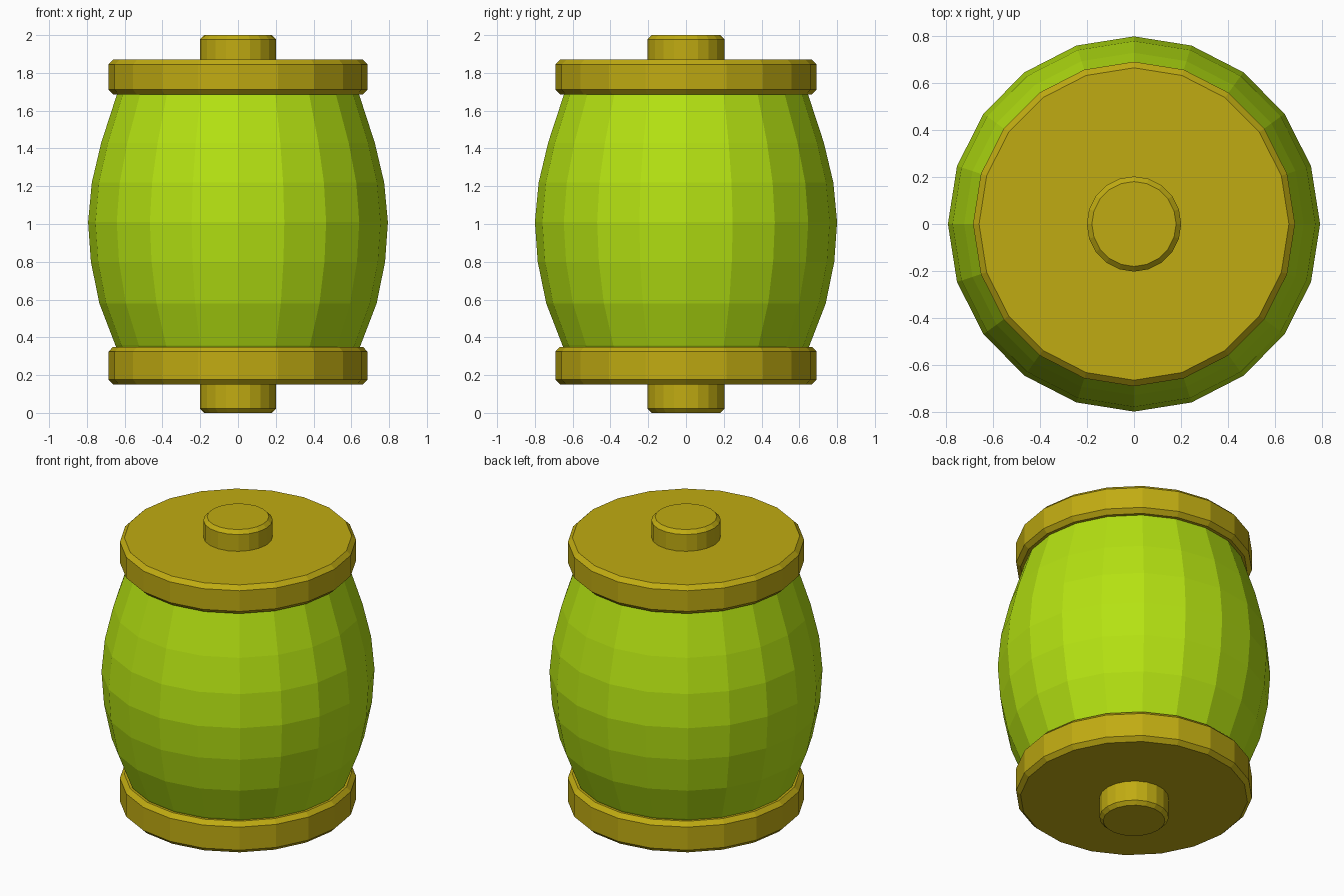
import bpy, bmesh, math

if "Cube" in bpy.data.objects:
    bpy.data.objects.remove(bpy.data.objects["Cube"])

SIDES = 20
X_SCALE = 0.992


def material(name, color):
    m = bpy.data.materials.new(name)
    m.diffuse_color = color
    m.use_nodes = True
    m.node_tree.nodes["Principled BSDF"].inputs["Base Color"].default_value = m.diffuse_color
    return m


def lathe(name, profile, mat):
    """Flat-shaded closed solid turned around z from (radius, height) points."""
    bm = bmesh.new()
    rings = []
    for r, z in profile:
        angles = [2 * math.pi * i / SIDES for i in range(SIDES)]
        rings.append([bm.verts.new((X_SCALE * r * math.cos(a), r * math.sin(a), z)) for a in angles])
    for low, high in zip(rings, rings[1:]):
        for i in range(SIDES):
            j = (i + 1) % SIDES
            bm.faces.new((low[i], low[j], high[j], high[i]))
    bm.faces.new(rings[0][::-1])
    bm.faces.new(rings[-1])
    mesh = bpy.data.meshes.new(name)
    bm.to_mesh(mesh)
    bm.free()
    mesh.materials.append(mat)
    obj = bpy.data.objects.new(name, mesh)
    bpy.context.collection.objects.link(obj)
    return obj


def disc(name, radius, z0, z1, bevel, mat):
    """Round slab with chamfered rims."""
    return lathe(name, [(radius - bevel, z0), (radius, z0 + bevel),
                        (radius, z1 - bevel), (radius - bevel, z1)], mat)


green = material("lime", (0.46, 0.76, 0.006, 1))
gold = material("gold", (0.53, 0.41, 0.006, 1))

# Bulging barrel body
lathe("barrel_body", [(0.625, 0.30), (0.655, 0.36), (0.74, 0.58), (0.785, 0.80), (0.80, 1.01),
                      (0.78, 1.22), (0.73, 1.43), (0.635, 1.72)], green)

# End plates
disc("bottom_plate", 0.692, 0.15, 0.35, 0.026, gold)
disc("top_plate", 0.692, 1.685, 1.87, 0.026, gold)

# Axle running through, showing as a stub at each end
disc("axle", 0.203, 0.0, 2.0, 0.022, gold)
